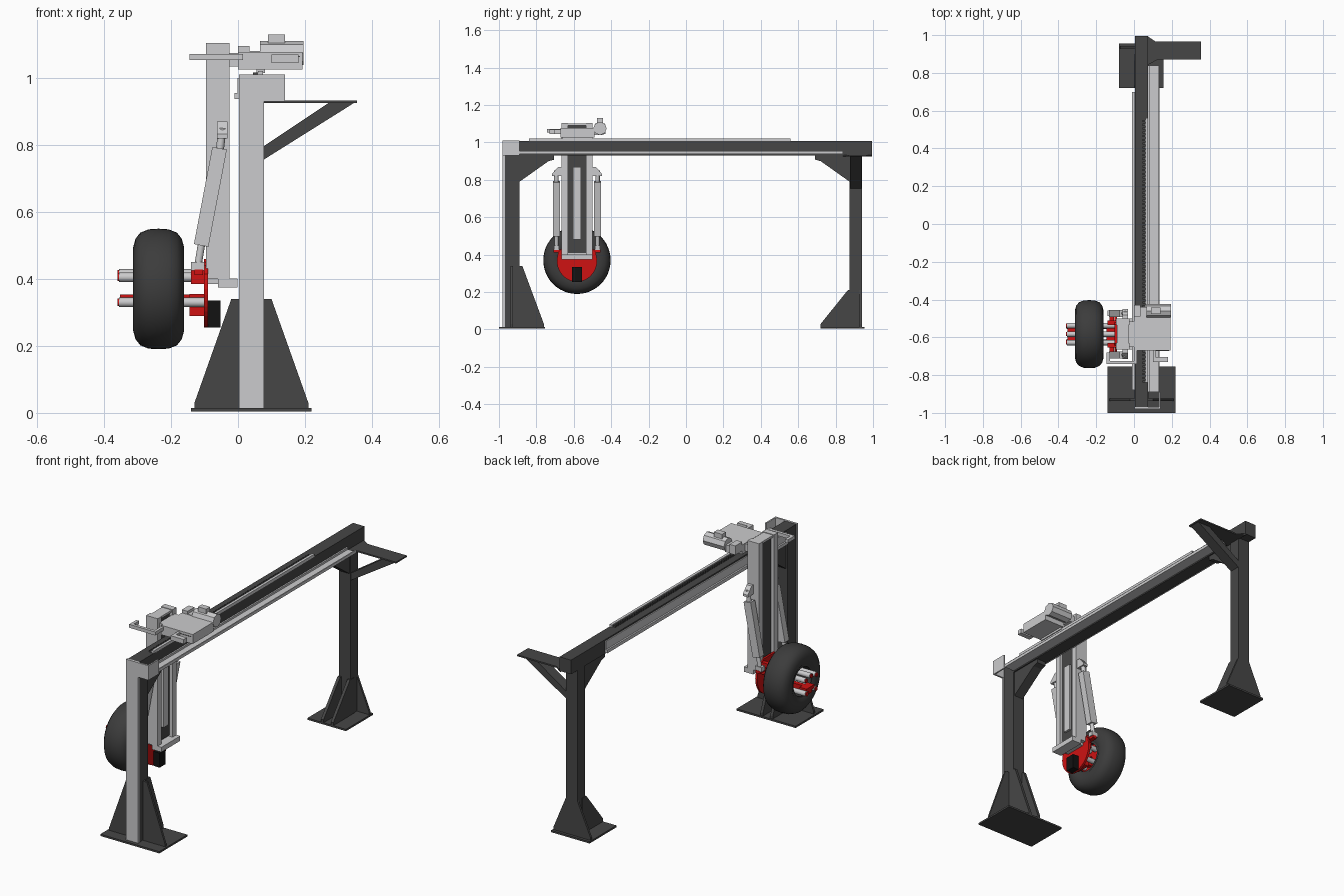
import bpy, bmesh, math
from mathutils import Vector, Matrix

cube = bpy.data.objects.get("Cube")
if cube:
    bpy.data.objects.remove(cube)


def material(name, rgb, rough=0.6):
    m = bpy.data.materials.new(name)
    m.use_nodes = True
    m.diffuse_color = (*rgb, 1)
    b = m.node_tree.nodes["Principled BSDF"]
    b.inputs["Base Color"].default_value = (*rgb, 1)
    b.inputs["Roughness"].default_value = rough
    return m


DARK = material("dark_steel", (0.062, 0.062, 0.062))
LIGHT = material("light_grey_metal", (0.6, 0.6, 0.61))
RED = material("red_paint", (0.62, 0.006, 0.006))
BLACK = material("black_plastic", (0.006, 0.006, 0.006))
TYRE = material("tyre_rubber", (0.045, 0.045, 0.045))


def finish(name, bm, mat, smooth=False):
    bmesh.ops.recalc_face_normals(bm, faces=bm.faces)
    me = bpy.data.meshes.new(name)
    bm.to_mesh(me)
    bm.free()
    me.materials.append(mat)
    ob = bpy.data.objects.new(name, me)
    bpy.context.scene.collection.objects.link(ob)
    if smooth:
        bpy.ops.object.select_all(action='DESELECT')
        ob.select_set(True)
        bpy.context.view_layer.objects.active = ob
        bpy.ops.object.shade_smooth_by_angle(angle=math.radians(35))
    return ob


def add_box(bm, x0, x1, y0, y1, z0, z1):
    m = Matrix.Translation(((x0 + x1) / 2, (y0 + y1) / 2, (z0 + z1) / 2))
    bmesh.ops.create_cube(bm, size=1, matrix=m @ Matrix.Diagonal((x1 - x0, y1 - y0, z1 - z0, 1)))


def boxes(name, mat, *dims):
    bm = bmesh.new()
    for d in dims:
        add_box(bm, *d)
    return finish(name, bm, mat)


def prism(name, mat, axis, pts, lo, hi):
    """Extrude a 2D outline along x, y or z from lo to hi."""
    place = {'x': lambda a, b, c: (c, a, b), 'y': lambda a, b, c: (a, c, b), 'z': lambda a, b, c: (a, b, c)}[axis]
    bm = bmesh.new()
    f = bm.faces.new([bm.verts.new(place(a, b, lo)) for a, b in pts])
    ext = bmesh.ops.extrude_face_region(bm, geom=[f])
    vs = [v for v in ext["geom"] if isinstance(v, bmesh.types.BMVert)]
    bmesh.ops.translate(bm, verts=vs, vec=Vector(place(0, 0, hi - lo)))
    return finish(name, bm, mat)


def rod(name, mat, p, q, r, sides=16, square=None):
    """Cylinder, or a square bar of the given width, between two points."""
    p, q = Vector(p), Vector(q)
    d = q - p
    m = Matrix.Translation((p + q) / 2) @ d.to_track_quat('Z', 'Y').to_matrix().to_4x4()
    bm = bmesh.new()
    if square:
        bmesh.ops.create_cube(bm, size=1, matrix=m @ Matrix.Diagonal((square[0], square[1], d.length, 1)))
    else:
        bmesh.ops.create_cone(bm, cap_ends=True, segments=sides, radius1=r, radius2=r, depth=d.length, matrix=m)
    return finish(name, bm, mat, smooth=not square and sides > 8)


def lathe_x(name, mat, profile, centre, steps=48):
    """Spin a closed (x, radius) profile about the x axis."""
    bm = bmesh.new()
    vs = [bm.verts.new((x, 0, r)) for x, r in profile]
    es = [bm.edges.new((vs[i], vs[(i + 1) % len(vs)])) for i in range(len(vs))]
    bmesh.ops.spin(bm, geom=vs + es, cent=(0, 0, 0), axis=(1, 0, 0), angle=math.tau, steps=steps)
    bmesh.ops.remove_doubles(bm, verts=bm.verts, dist=1e-5)
    bmesh.ops.translate(bm, verts=bm.verts, vec=centre)
    return finish(name, bm, mat, smooth=True)


# Main frame: beam and two posts
X0, X1 = 0.005, 0.075
boxes("beam", DARK, (X0, X1, -0.97, 0.995, 0.93, 1.008))
boxes("front_post", DARK, (X0, X1, -0.97, -0.89, 0.012, 0.93))
boxes("back_post", DARK, (X0, X1, 0.875, 0.94, 0.012, 0.93))
boxes("front_post_cover", LIGHT, (X0 - 0.002, X1 + 0.002, -0.98, -0.968, 0.012, 1.01))
boxes("beam_end_cover", LIGHT, (X1, 0.14, -0.98, -0.97, 0.93, 1.01),
      (0.132, 0.14, -0.97, -0.89, 0.93, 1.01))

# Feet and their gussets
boxes("front_foot", DARK, (-0.14, 0.22, -1.0, -0.755, 0.004, 0.014))
boxes("back_foot", DARK, (-0.08, 0.155, 0.72, 0.955, 0.004, 0.014))
prism("front_foot_wide_gusset", DARK, 'y',
      [(-0.13, 0.012), (0.21, 0.012), (0.21, 0.03), (0.1, 0.34), (-0.02, 0.34), (-0.13, 0.03)], -0.937, -0.925)
prism("back_foot_wide_gusset", DARK, 'y',
      [(-0.075, 0.012), (0.15, 0.012), (0.15, 0.03), (X1, 0.21), (X0, 0.21), (-0.075, 0.03)], 0.928, 0.94)
for side, x in (("right", X0), ("left", X1 - 0.01)):
    prism("front_foot_gusset_" + side, DARK, 'x',
          [(-0.925, 0.012), (-0.76, 0.012), (-0.76, 0.03), (-0.875, 0.34), (-0.925, 0.34)], x - 0.003, x + 0.013)
    prism("back_foot_gusset_" + side, DARK, 'x',
          [(0.9, 0.012), (0.72, 0.012), (0.72, 0.03), (0.865, 0.21), (0.9, 0.21)], x - 0.003, x + 0.013)

# Corner braces under the beam
for name, y, s in (("front_brace", -0.89, 1), ("back_brace", 0.875, -1)):
    prism(name, DARK, 'x', [(y, 0.93), (y + s * 0.185, 0.93), (y + s * 0.185, 0.908),
                            (y + s * 0.155, 0.9), (y, 0.79)], 0.012, 0.068)

# Side bracket at the back
prism("side_bracket_plate", DARK, 'z', [(0.07, 0.995), (0.115, 0.965), (0.355, 0.965), (0.355, 0.87),
                                        (0.125, 0.87), (0.07, 0.84)], 0.925, 0.933)
prism("side_bracket_strut", DARK, 'y', [(X1, 0.755), (X1, 0.795), (0.27, 0.925), (0.345, 0.925), (0.33, 0.915)],
      0.877, 0.937)

# Rails, tray and rack along the beam
boxes("cable_tray", LIGHT, (X1, 0.135, -0.89, 0.84, 0.937, 0.942), (0.129, 0.135, -0.89, 0.84, 0.937, 0.953),
      (X1, 0.083, -0.89, 0.84, 0.937, 0.953))
boxes("right_side_rail", LIGHT, (-0.001, X0, -0.88, 0.7, 0.937, 1.0), (-0.01, X0, -0.88, 0.7, 0.937, 0.955))
boxes("top_rail", LIGHT, (0.06, 0.075, -0.84, 0.56, 1.006, 1.021))
boxes("rack_teeth", DARK, *[(0.045, 0.06, -0.84 + i * 0.02, -0.829 + i * 0.02, 1.006, 1.017) for i in range(70)])

# Carriage riding on the beam
YC = -0.583
boxes("carriage_body", LIGHT, (0.0, 0.193, -0.67, -0.49, 1.026, 1.078), (0.055, 0.08, -0.66, -0.5, 1.015, 1.03))
boxes("carriage_slot", DARK, (0.1, 0.185, -0.6715, -0.6695, 1.062, 1.065))
boxes("carriage_gearbox", LIGHT, (0.0, 0.035, -0.49, -0.43, 1.045, 1.095), (0.035, 0.07, -0.49, -0.44, 1.04, 1.08))
rod("carriage_motor", LIGHT, (0.065, -0.46, 1.075), (0.195, -0.46, 1.075), 0.036, 8)
boxes("motor_connector", LIGHT, (0.09, 0.14, -0.477, -0.443, 1.1, 1.13))
boxes("carriage_bracket", LIGHT, (0.1, 0.18, -0.73, -0.703, 1.045, 1.07), (0.1, 0.115, -0.71, -0.66, 1.045, 1.07))
boxes("column_mount", LIGHT, (-0.03, 0.01, -0.65, -0.515, 1.035, 1.075))
boxes("side_arm", LIGHT, (-0.145, 0.015, -0.742, -0.725, 1.053, 1.072), (-0.145, -0.128, -0.742, -0.68, 1.053, 1.072),
      (0.0, 0.015, -0.742, -0.66, 1.053, 1.072))

# Vertical column
boxes("column_rails", LIGHT, *[(-0.095, -0.025, YC + s * 0.065 - 0.017, YC + s * 0.065 + 0.017, 0.4, 1.105)
                               for s in (-1, 1)])
boxes("column_core", DARK, (-0.078, -0.042, YC - 0.05, YC + 0.05, 0.41, 1.1))
boxes("column_screw_cover", LIGHT, (-0.045, -0.03, YC - 0.022, YC + 0.022, 0.48, 0.87))
boxes("column_foot", LIGHT, (-0.06, -0.002, YC - 0.082, YC + 0.082, 0.375, 0.402))
boxes("column_top_plate", LIGHT, (-0.09, -0.03, YC - 0.05, YC + 0.05, 1.09, 1.102))

# Pair of linear actuators
for side, s in (("front", -1), ("back", 1)):
    y = YC + s * 0.11
    prism("actuator_lug_" + side, LIGHT, 'x', [(YC + s * 0.08, 0.82), (YC + s * 0.133, 0.82), (YC + s * 0.133, 0.832),
                                               (YC + s * 0.1, 0.87), (YC + s * 0.08, 0.87)], -0.062, -0.032)
    rod("actuator_body_" + side, LIGHT, (-0.055, y, 0.79), (-0.11, y, 0.5), 0, square=(0.038, 0.044))
    rod("actuator_top_rod_" + side, LIGHT, (-0.046, y, 0.85), (-0.055, y, 0.78), 0.012)
    rod("actuator_piston_" + side, LIGHT, (-0.108, y, 0.51), (-0.122, y, 0.425), 0.011)
    boxes("actuator_clevis_" + side, LIGHT, (-0.14, -0.1, y - 0.014, y + 0.014, 0.425, 0.45))
    boxes("actuator_arm_" + side, RED, (-0.14, -0.095, YC + s * 0.06 - 0.012, YC + s * 0.06 + 0.012, 0.385, 0.45),
          (-0.13, -0.105, YC + s * 0.09 - 0.035, YC + s * 0.09 + 0.035, 0.412, 0.428))

# Wheel
ZW = 0.37
half = [(0.0, 0.18), (0.03, 0.178), (0.055, 0.168), (0.069, 0.15), (0.076, 0.125), (0.074, 0.1), (0.064, 0.084)]
lathe_x("tyre", TYRE, half + [(-x, r) for x, r in half[:0:-1]], (-0.237, YC, ZW))
lathe_x("rim", TYRE, [(-0.066, 0.092), (0.066, 0.092), (0.066, 0.078), (-0.066, 0.078)], (-0.237, YC, ZW))

# Red carrier plate with a rounded lower edge
arc = [(YC + 0.108 * math.cos(a), ZW + 0.115 * math.sin(a))
       for a in [math.pi + math.pi * i / 20 for i in range(21)]]
prism("carrier_plate", RED, 'x', arc + [(YC + 0.1, 0.415), (YC + 0.05, 0.46), (YC - 0.05, 0.46), (YC - 0.1, 0.415)],
      -0.102, -0.09)
boxes("carrier_block", RED, (-0.145, -0.1, YC - 0.04, YC + 0.04, 0.29, 0.355))
boxes("drive_motor", BLACK, (-0.09, -0.052, YC - 0.026, YC + 0.026, 0.255, 0.335))
boxes("column_link", LIGHT, (-0.1, -0.05, YC - 0.06, YC + 0.06, 0.385, 0.41))

# Hub spindles: metal rods with red end caps, and a red clamp
for i, (dy, dz) in enumerate([(-0.045, 0.035), (0.0, 0.045), (0.045, 0.035), (-0.04, -0.04), (0.04, -0.04)]):
    rod(f"hub_spindle_{i}", LIGHT, (-0.355, YC + dy, ZW + dz), (-0.1, YC + dy, ZW + dz), 0.014)
    rod(f"hub_cap_{i}", RED, (-0.36, YC + dy, ZW + dz), (-0.354, YC + dy, ZW + dz), 0.011)
boxes("hub_clamp", RED, (-0.352, -0.31, YC - 0.035, YC + 0.035, 0.335, 0.354),
      (-0.352, -0.12, YC - 0.012, YC + 0.012, 0.32, 0.354))
lathe_x("hub_disc", RED, [(-0.008, 0.079), (0.008, 0.079), (0.008, 0.012), (-0.008, 0.012)], (-0.2, YC, ZW), 32)
